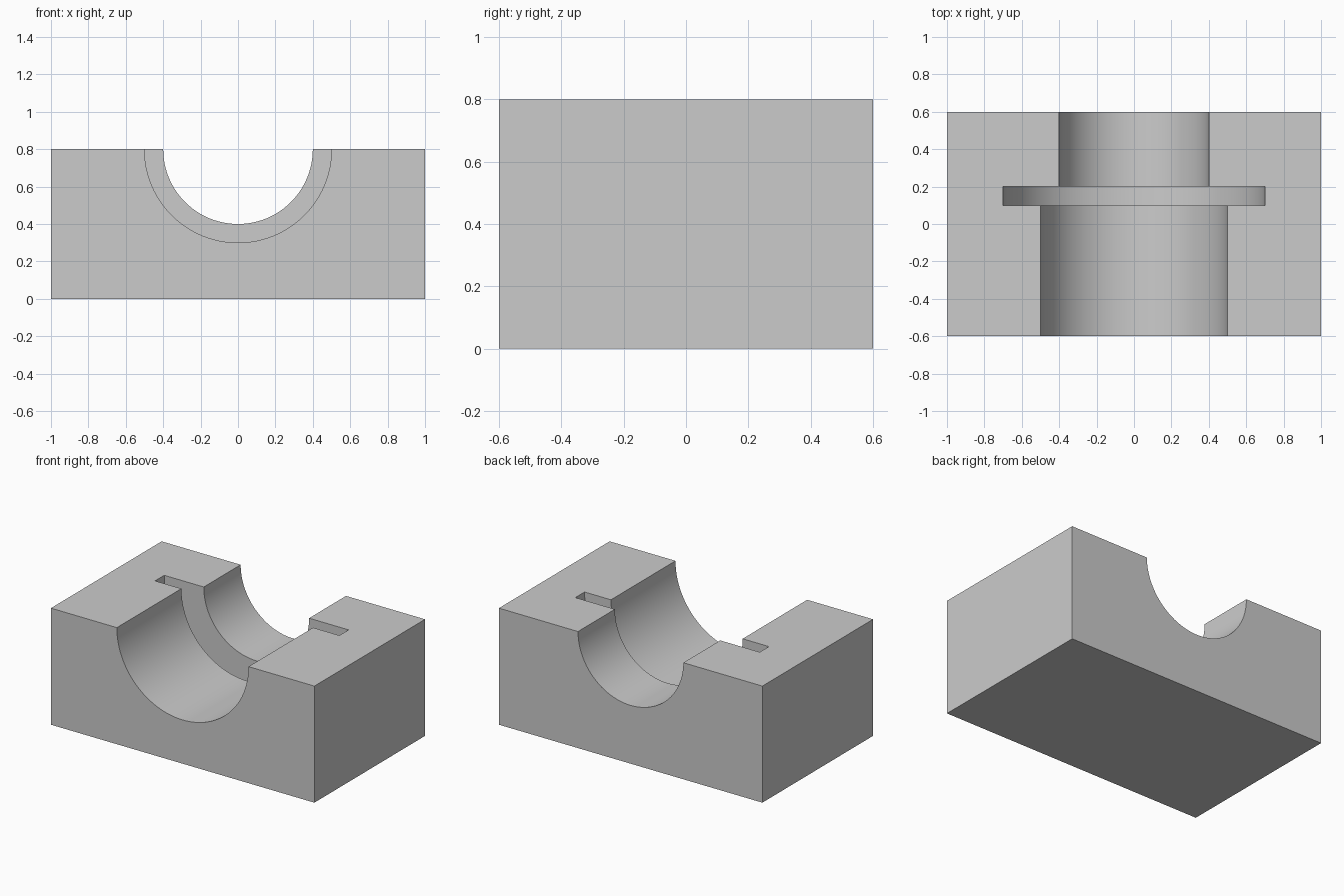
import bpy
import bmesh
import math
from mathutils import Matrix, Vector

if "Cube" in bpy.data.objects:
    bpy.data.objects.remove(bpy.data.objects["Cube"], do_unlink=True)

WIDTH, DEPTH, HEIGHT = 2.0, 1.2, 0.8
SEGMENTS = 96

grey = bpy.data.materials.new("plain grey")
grey.use_nodes = True
colour = (0.6, 0.6, 0.6, 1.0)
grey.diffuse_color = colour
grey.node_tree.nodes["Principled BSDF"].inputs["Base Color"].default_value = colour


def add_object(name, bm):
    bmesh.ops.recalc_face_normals(bm, faces=bm.faces)
    mesh = bpy.data.meshes.new(name)
    bm.to_mesh(mesh)
    bm.free()
    mesh.materials.append(grey)
    obj = bpy.data.objects.new(name, mesh)
    bpy.context.collection.objects.link(obj)
    return obj


# Solid rectangular block
bm = bmesh.new()
bmesh.ops.create_cube(bm, size=1, matrix=Matrix.Translation((0, 0, HEIGHT / 2))
                      @ Matrix.Diagonal((WIDTH, DEPTH, HEIGHT, 1)))
block = add_object("bearing_block", bm)

# Stepped shaft: wide front bore, ring groove, narrow back bore (radius, y)
profile = [(0, -0.8), (0.5, -0.8), (0.5, 0.1), (0.7, 0.1),
           (0.7, 0.2), (0.4, 0.2), (0.4, 0.8), (0, 0.8)]
bm = bmesh.new()
verts = [bm.verts.new((r, y, HEIGHT)) for r, y in profile]
edges = [bm.edges.new(pair) for pair in zip(verts, verts[1:])]
bmesh.ops.spin(bm, geom=verts + edges, cent=Vector((0, 0, HEIGHT)),
               axis=Vector((0, 1, 0)), angle=math.tau, steps=SEGMENTS)
bmesh.ops.remove_doubles(bm, verts=bm.verts, dist=0.0001)
cutter = add_object("bore_cutter", bm)
cutter.hide_render = True

# Cut the half bore into the top of the block
cut = block.modifiers.new("half_bore", 'BOOLEAN')
cut.operation = 'DIFFERENCE'
cut.solver = 'EXACT'
cut.object = cutter
bpy.ops.object.select_all(action='DESELECT')
block.select_set(True)
bpy.context.view_layer.objects.active = block
bpy.ops.object.modifier_apply(modifier=cut.name)
bpy.data.objects.remove(cutter, do_unlink=True)

# Smooth bores with crisp edges
bpy.ops.object.shade_smooth_by_angle(angle=math.radians(30))
